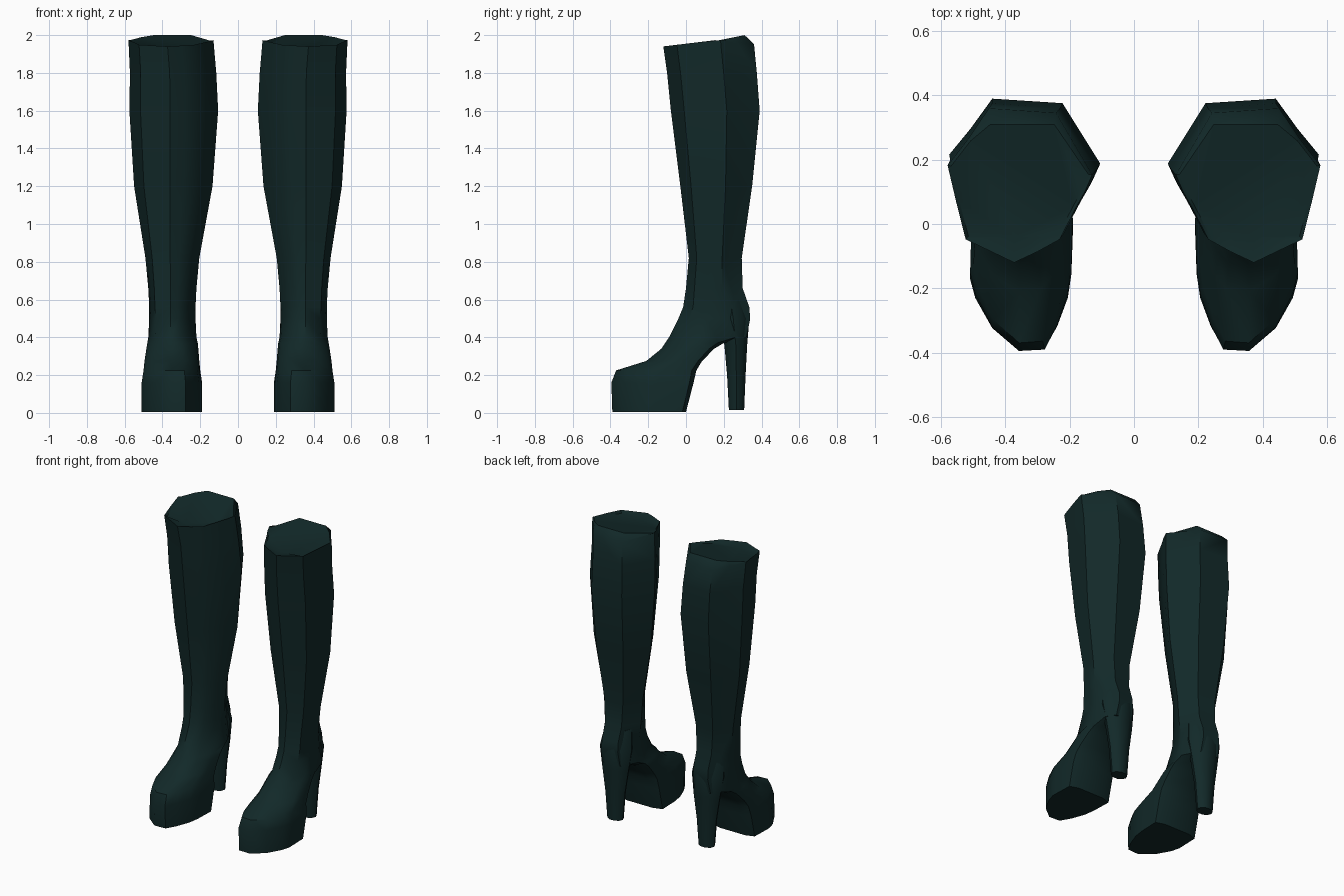
import bpy, bmesh, math

cube = bpy.data.objects.get("Cube")
if cube:
    bpy.data.objects.remove(cube, do_unlink=True)

leather = bpy.data.materials.new("dark_teal_leather")
leather.use_nodes = True
COLOUR = (0.006, 0.022, 0.022, 1)
leather.diffuse_color = COLOUR
bsdf = leather.node_tree.nodes["Principled BSDF"]
bsdf.inputs["Base Color"].default_value = COLOUR
bsdf.inputs["Roughness"].default_value = 0.7

# Cross-sections: x from -1 (inner) to 1 (outer), y from 0 (front) to 1 (back)
SHAFT = [(-1, .57), (-.5, .97), (.43, 1), (.72, .8), (1, .63), (.88, .39),
         (.75, .15), (.08, 0), (-.24, .07), (-.55, .15), (-.78, .36), (-.9, .46)]
FOOT = [(-1, .95), (-.6, 1), (.6, 1), (.97, .95), (1, .56), (.9, .41),
        (.57, .17), (.05, 0), (-.45, .01), (-.69, .18), (-.9, .41), (-.97, .6)]
ROUND = [(math.cos(a * math.pi / 5), .5 + .5 * math.sin(a * math.pi / 5))
         for a in range(10)]

# Boot levels: height, inner x, outer x, front y, back y, share of foot shape
BOOT_LEVELS = [
    (.005, .19, .51, -.39, 0, 1), (.16, .19, .51, -.395, .04, 1),
    (.225, .2, .5, -.37, .055, .95), (.275, .205, .495, -.21, .085, .85),
    (.34, .21, .485, -.13, .15, .7), (.37, .213, .48, -.11, .2, .6),
    (.4, .22, .475, -.09, .32, .35), (.5, .225, .47, -.04, .34, .1),
    (.56, .225, .47, -.015, .335, 0), (.66, .22, .475, 0, .3, 0),
    (.82, .205, .49, .015, .295, 0), (1.2, .135, .55, -.03, .35, 0),
    (1.6, .105, .575, -.08, .39, 0), (1.8, .115, .572, -.1, .375, 0),
    (1.96, .13, .58, -.12, .36, 0)]

HEEL_LEVELS = [(.015, .29, .4, .225, .31), (.2, .275, .415, .215, .318),
               (.36, .25, .44, .2, .327), (.5, .235, .46, .16, .34),
               (.63, .25, .44, .16, .3)]


def place(shape, x0, x1, y0, y1, z):
    return [((x0 + x1) / 2 + px * (x1 - x0) / 2, y0 + py * (y1 - y0), z)
            for px, py in shape]


def blend(t):
    return [(a[0] + (b[0] - a[0]) * t, a[1] + (b[1] - a[1]) * t)
            for a, b in zip(SHAFT, FOOT)]


def loft(name, rings, side):
    bm = bmesh.new()
    loops = [[bm.verts.new((side * x, y, z)) for x, y, z in ring] for ring in rings]
    for low, high in zip(loops, loops[1:]):
        for i in range(len(low)):
            j = (i + 1) % len(low)
            bm.faces.new((low[i], low[j], high[j], high[i]))
    bm.faces.new(loops[0])
    bm.faces.new(loops[-1])
    bmesh.ops.recalc_face_normals(bm, faces=bm.faces)
    mesh = bpy.data.meshes.new(name)
    bm.to_mesh(mesh)
    bm.free()
    mesh.materials.append(leather)
    obj = bpy.data.objects.new(name, mesh)
    bpy.context.collection.objects.link(obj)
    bpy.ops.object.select_all(action='DESELECT')
    obj.select_set(True)
    bpy.context.view_layer.objects.active = obj
    bpy.ops.object.shade_smooth_by_angle(angle=math.radians(45))
    return obj


# Platform foot and shaft in one skin
boot = [place(blend(t), x0, x1, y0, y1, z) for z, x0, x1, y0, y1, t in BOOT_LEVELS]
# Uneven rim, then the sloping closed top inside it
boot[-1] = [(x, y, 1.975 - .12 * abs(y - .17)) for x, y, z in boot[-1]]
cap = []
for x, y, z in boot[-1]:
    cy = min(max(.15 + (y - .15) * .95, -.04), .31)
    cap.append((.355 + (x - .355) * .95, cy, 1.93 + .2 * (cy + .04)))
boot.append(cap)

heel = [place(ROUND, x0, x1, y0, y1, z) for z, x0, x1, y0, y1 in HEEL_LEVELS]

for word, side in (("left", 1), ("right", -1)):
    loft(word + "_boot", boot, side)
    loft(word + "_heel", heel, side)
